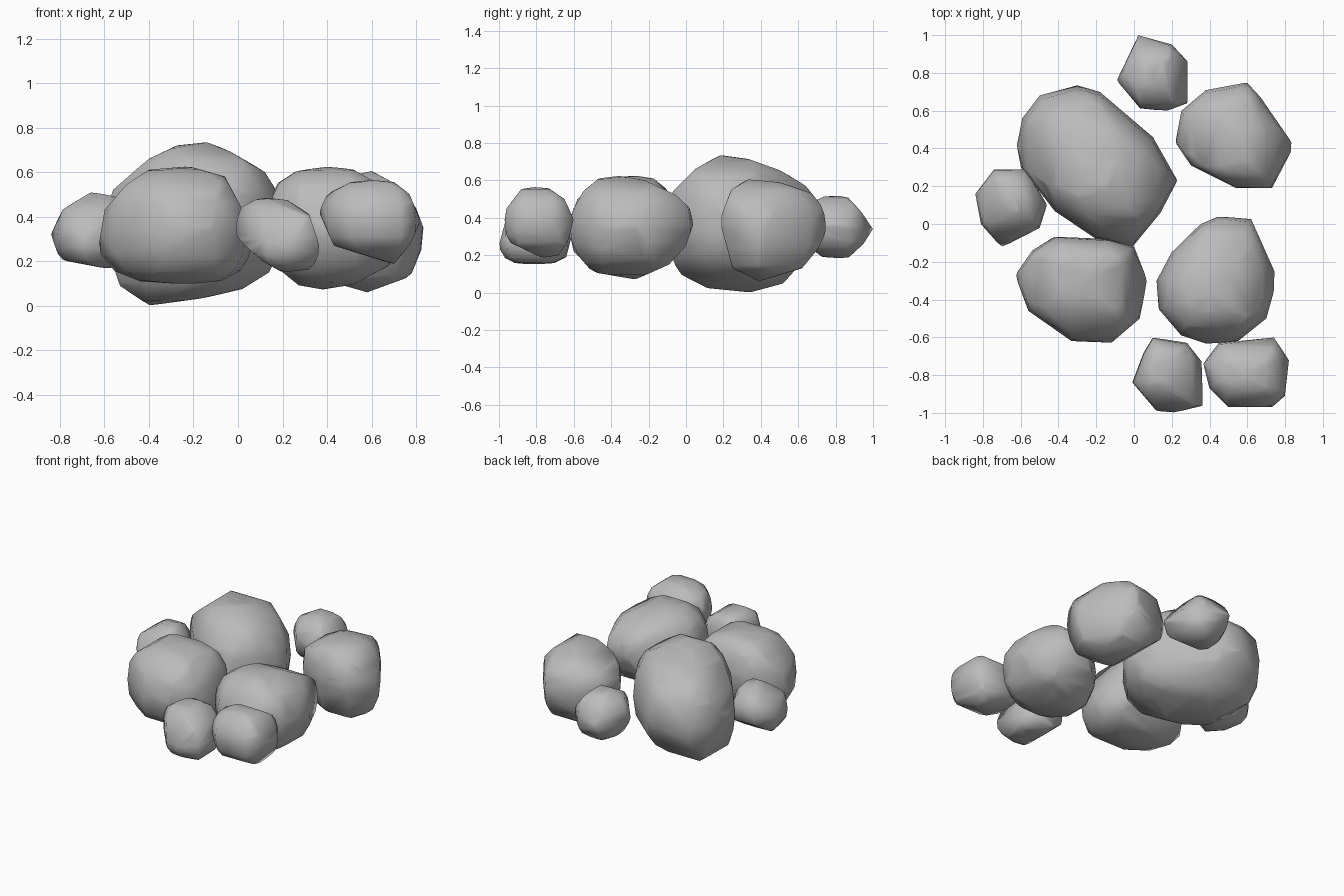
import bpy
import bmesh
import random
from math import cos, sin, radians
from mathutils import Vector

random.seed(4)

default_cube = bpy.data.objects.get("Cube")
if default_cube:
    bpy.data.objects.remove(default_cube, do_unlink=True)


def make_material(name, colour):
    material = bpy.data.materials.new(name)
    material.use_nodes = True
    material.diffuse_color = colour
    shader = material.node_tree.nodes["Principled BSDF"]
    shader.inputs["Base Color"].default_value = colour
    shader.inputs["Roughness"].default_value = 0.9
    return material


stone_grey = make_material("stone grey", (.5, .5, .5, 1))

# Latitudes of the rings between the belt of a rock and its two caps
LATITUDES = [radians(angle) for angle in (18, 42, 66)]


def wrap_hull(bm):
    """Replace the contents of bm by one convex skin, made slightly uneven."""
    bmesh.ops.delete(bm, geom=bm.edges[:] + bm.faces[:], context="EDGES_FACES")
    for vert in bm.verts:
        vert.co += Vector([random.uniform(-.001, .001) for _ in range(3)])
    bmesh.ops.convex_hull(bm, input=bm.verts[:])
    loose = [vert for vert in bm.verts if not vert.link_faces]
    bmesh.ops.delete(bm, geom=loose, context="VERTS")
    bmesh.ops.recalc_face_normals(bm, faces=bm.faces[:])


def chip(bm, profile, axis):
    """Chip off everything outside a closed convex profile of (axis, z) points."""
    def placed(point):
        spot = Vector((0, 0, point[1]))
        spot[axis] = point[0]
        return spot

    corners = [placed(point) for point in profile]
    middle = sum(corners, Vector()) / len(corners)
    across = Vector((axis == 1, axis == 0, 0))
    for start, end in zip(corners, corners[1:] + corners[:1]):
        outward = (end - start).cross(across).normalized()
        if outward.dot(start - middle) < 0:
            outward.negate()
        bmesh.ops.bisect_plane(bm, geom=bm.verts[:] + bm.edges[:] + bm.faces[:],
                               dist=.0001, plane_co=start, plane_no=outward,
                               clear_outer=True)
        bmesh.ops.holes_fill(bm, edges=bm.edges[:], sides=0)


def make_rock(name, outline, bottom, belt, top, crown, base, front, side, boxiness=.8):
    """Round a stone off from its plan outline, then chip it to its profiles.

    Rings shrink from the belt towards the crown above and the base below.
    """
    plan = [Vector(point) for point in outline]
    bm = bmesh.new()
    for point in plan:
        bm.verts.new((*point, belt))
    for centre, limit in ((Vector(crown), top), (Vector(base), bottom)):
        for latitude in LATITUDES:
            shrink = cos(latitude) ** boxiness
            height = belt + (limit - belt) * sin(latitude) ** boxiness
            for point in plan:
                bm.verts.new((*centre.lerp(point, shrink), height))
        bm.verts.new((*centre, limit))
    wrap_hull(bm)

    chip(bm, front, axis=0)
    chip(bm, side, axis=1)
    bmesh.ops.remove_doubles(bm, verts=bm.verts[:], dist=.02)
    wrap_hull(bm)
    for face in bm.faces:
        face.smooth = True

    mesh = bpy.data.meshes.new(name)
    bm.to_mesh(mesh)
    bm.free()
    mesh.materials.append(stone_grey)
    rock = bpy.data.objects.new(name, mesh)
    bpy.context.collection.objects.link(rock)


# Large boulders
make_rock(
    "largest_boulder",
    [(-.62, .42), (-.59, .56), (-.5, .68), (-.3, .735), (-.18, .7), (.1, .46),
     (.23, .23), (.14, .06), (0, -.12), (-.2, -.08), (-.42, .07), (-.6, .3)],
    bottom=0, belt=.34, top=.735, crown=(-.14, .18), base=(-.4, .34),
    front=[(-.62, .35), (-.56, .52), (-.4, .66), (-.27, .72), (-.14, .735), (-.03, .69),
           (.12, .6), (.17, .52), (.23, .33), (.14, .15), (.02, .075), (-.15, .035),
           (-.4, 0), (-.53, .09)],
    side=[(-.12, .35), (-.07, .54), (.05, .66), (.18, .735), (.33, .715), (.5, .655),
          (.64, .57), (.72, .47), (.74, .33), (.6, .14), (.52, .05), (.34, 0),
          (.13, .01), (-.02, .06), (-.08, .2)])

make_rock(
    "front_right_boulder",
    [(-.63, -.27), (-.54, -.14), (-.42, -.065), (-.13, -.08), (0, -.12), (.07, -.3),
     (.03, -.5), (-.12, -.63), (-.33, -.62), (-.56, -.46)],
    bottom=.095, belt=.34, top=.625, crown=(-.25, -.27), base=(-.24, -.36), boxiness=.7,
    front=[(-.63, .24), (-.6, .43), (-.5, .545), (-.4, .61), (-.22, .625), (-.06, .58),
           (.01, .45), (.07, .3), (.03, .15), (-.03, .105), (-.4, .095), (-.57, .16)],
    side=[(-.63, .36), (-.58, .5), (-.45, .6), (-.33, .625), (-.19, .622), (-.1, .55),
          (-.065, .4), (-.1, .22), (-.22, .12), (-.36, .095), (-.52, .14), (-.6, .22)])

make_rock(
    "front_left_boulder",
    [(.12, -.3), (.2, -.15), (.35, 0), (.45, .04), (.62, .025), (.745, -.25),
     (.74, -.36), (.7, -.5), (.55, -.62), (.38, -.635), (.25, -.59), (.13, -.45)],
    bottom=.07, belt=.36, top=.625, crown=(.4, -.36), base=(.4, -.27),
    front=[(.12, .35), (.17, .55), (.25, .6), (.4, .628), (.52, .61), (.68, .52),
           (.745, .35), (.68, .18), (.52, .095), (.4, .07), (.28, .085), (.2, .15)],
    side=[(-.64, .33), (-.6, .45), (-.55, .54), (-.46, .615), (-.36, .625), (-.22, .6),
          (-.05, .52), (.02, .45), (.04, .37), (0, .25), (-.09, .15), (-.27, .07),
          (-.5, .11), (-.57, .19)])

make_rock(
    "back_left_boulder",
    [(.22, .43), (.25, .6), (.38, .71), (.6, .75), (.67, .67), (.835, .43),
     (.83, .38), (.73, .19), (.54, .19), (.3, .31)],
    bottom=.06, belt=.37, top=.605, crown=(.6, .34), base=(.58, .39),
    front=[(.21, .4), (.3, .5), (.45, .57), (.6, .605), (.7, .55), (.8, .44),
           (.84, .33), (.83, .2), (.77, .13), (.58, .06), (.46, .095), (.28, .24)],
    side=[(.18, .38), (.24, .55), (.33, .605), (.5, .59), (.7, .52), (.74, .42),
          (.75, .33), (.71, .24), (.62, .13), (.39, .06), (.25, .13)])

# Small stones around the edge
make_rock(
    "back_stone",
    [(-.09, .76), (.02, 1), (.2, .95), (.285, .86), (.285, .64), (.18, .6), (.03, .61)],
    bottom=.18, belt=.34, top=.52, crown=(.1, .78), base=(.12, .8),
    front=[(-.09, .36), (-.04, .47), (.08, .52), (.18, .5), (.285, .36), (.25, .24),
           (.12, .18), (0, .21)],
    side=[(.6, .35), (.64, .46), (.74, .515), (.86, .515), (.93, .44), (1, .34),
          (.95, .26), (.86, .18), (.73, .19), (.65, .25)])

make_rock(
    "right_stone",
    [(-.84, .16), (-.74, .29), (-.57, .29), (-.46, .1), (-.5, -.02), (-.7, -.125), (-.81, 0)],
    bottom=.165, belt=.32, top=.51, crown=(-.65, .12), base=(-.6, .06),
    front=[(-.84, .32), (-.79, .43), (-.66, .51), (-.55, .49), (-.46, .35), (-.5, .2),
           (-.58, .165), (-.8, .205)],
    side=[(-.125, .25), (-.08, .36), (.06, .5), (.14, .51), (.26, .46), (.3, .38),
          (.27, .28), (.1, .175), (-.02, .16), (-.1, .18)])

make_rock(
    "front_stone",
    [(-.01, -.84), (.05, -.68), (.1, -.6), (.28, -.63), (.36, -.73), (.365, -.96),
     (.21, -1), (.12, -.99)],
    bottom=.15, belt=.3, top=.485, crown=(.13, -.78), base=(.25, -.82), boxiness=.65,
    front=[(-.01, .32), (-.005, .44), (.1, .485), (.22, .475), (.32, .41), (.365, .27),
           (.36, .165), (.2, .15), (.11, .2), (.02, .28)],
    side=[(-1, .25), (-.97, .16), (-.73, .145), (-.64, .19), (-.6, .35), (-.64, .45),
          (-.72, .485), (-.85, .48), (-.96, .4)])

make_rock(
    "front_left_stone",
    [(.365, -.74), (.45, -.63), (.74, -.6), (.82, -.72), (.8, -.91), (.73, -.97),
     (.5, -.97), (.4, -.87)],
    bottom=.185, belt=.39, top=.565, crown=(.6, -.8), base=(.69, -.74),
    front=[(.365, .42), (.4, .5), (.52, .56), (.6, .565), (.7, .555), (.77, .5),
           (.82, .38), (.77, .27), (.7, .185), (.43, .27)],
    side=[(-.97, .38), (-.96, .45), (-.87, .565), (-.74, .56), (-.65, .5), (-.6, .39),
          (-.63, .28), (-.68, .2), (-.77, .185), (-.965, .28)])
